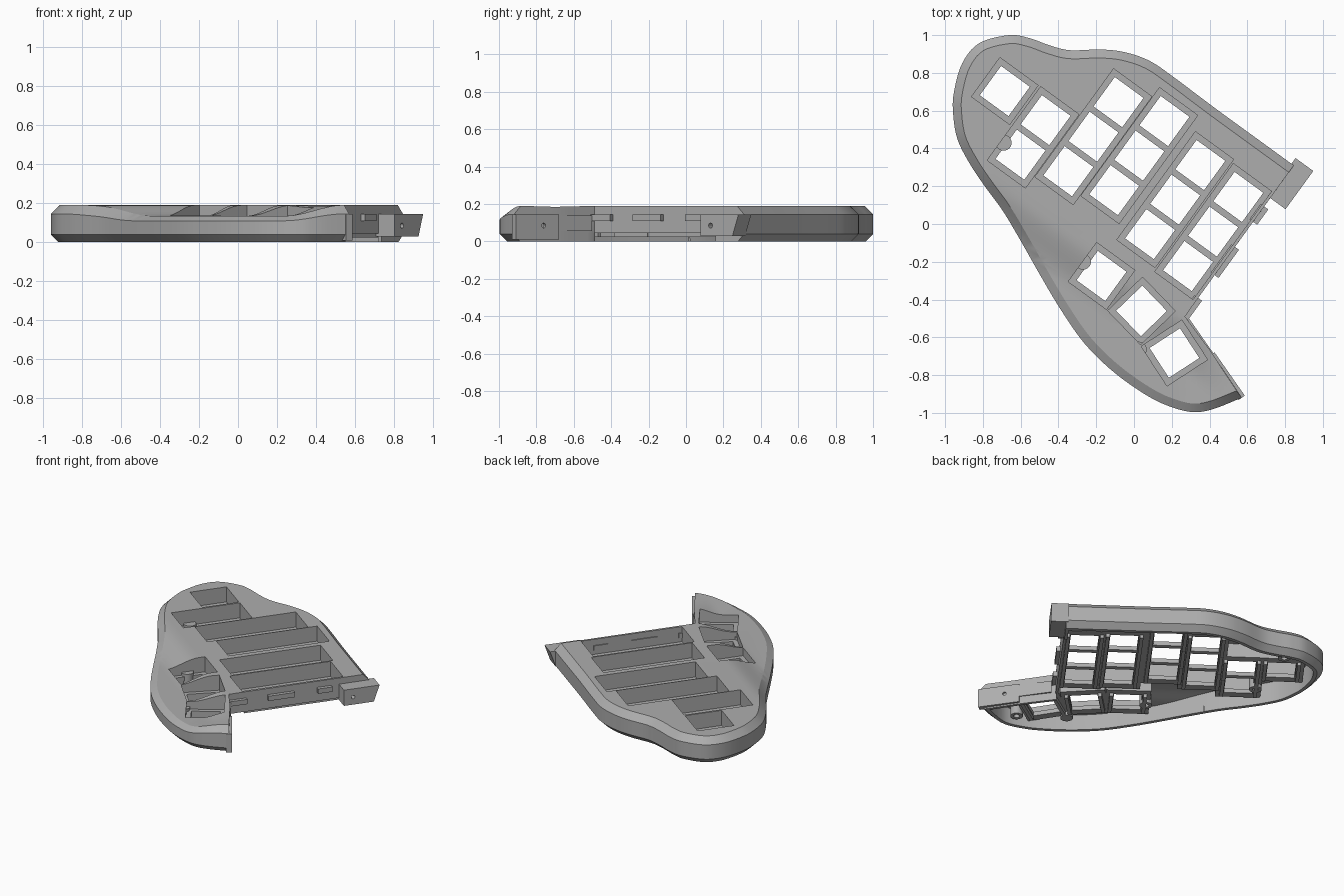
import bpy, bmesh, math
from mathutils import Vector, Matrix

if "Cube" in bpy.data.objects:
    bpy.data.objects.remove(bpy.data.objects["Cube"])

ANG = math.radians(-36)                       # the key grid is turned by this angle
U = Vector((math.cos(ANG), math.sin(ANG)))
V = Vector((-U.y, U.x))

grey = bpy.data.materials.new("plain grey")
grey.diffuse_color = (0.42, 0.42, 0.42, 1)
grey.use_nodes = True
grey.node_tree.nodes["Principled BSDF"].inputs["Base Color"].default_value = grey.diffuse_color


def finish(bm, name):
    bmesh.ops.recalc_face_normals(bm, faces=bm.faces)
    me = bpy.data.meshes.new(name)
    bm.to_mesh(me)
    bm.free()
    ob = bpy.data.objects.new(name, me)
    me.materials.append(grey)
    bpy.context.collection.objects.link(ob)
    return ob


def add_box(bm, c, half, z0, z1, ang=ANG):
    m = Matrix.Translation((c[0], c[1], (z0 + z1) / 2)) @ Matrix.Rotation(ang, 4, 'Z') \
        @ Matrix.Diagonal((half[0] * 2, half[1] * 2, z1 - z0, 1))
    bmesh.ops.create_cube(bm, size=1, matrix=m)


def boxes(name, items):
    bm = bmesh.new()
    for it in items:
        add_box(bm, *it)
    return finish(bm, name)


def cut(ob, cutter):
    cutter.hide_render = True
    mod = ob.modifiers.new("cut", 'BOOLEAN')
    mod.operation, mod.object, mod.solver, mod.use_self = 'DIFFERENCE', cutter, 'EXACT', True
    bpy.context.view_layer.objects.active = ob
    bpy.ops.object.modifier_apply(modifier=mod.name)
    bpy.data.objects.remove(cutter)


# ---- outline: smooth outer rim, then the straight split side
rim = [(.846, .31), (.63, .467), (.42, .62), (.2, .785), (.08, .865), (-.05, .91), (-.18, .924),
       (-.34, .92), (-.45, .947), (-.55, .983), (-.66, 1), (-.82, .957), (-.91, .85), (-.953, .7),
       (-.958, .59), (-.935, .45), (-.87, .32), (-.79, .2), (-.695, .07), (-.605, -.08),
       (-.5, -.265), (-.39, -.45), (-.26, -.635), (-.1, -.79), (.08, -.915), (.21, -.973),
       (.32, -.996), (.425, -.978), (.57, -.92)]
split = [(.40, -.665), (.27, -.49), (.305, -.44)]
rim = [Vector(p) for p in rim]


def spline(p, n=5):
    q = [2 * p[0] - p[1]] + p + [2 * p[-1] - p[-2]]
    out = []
    for a, b, c, d in zip(q, q[1:], q[2:], q[3:]):
        for k in range(n):
            t = k / n
            out.append(.5 * (2 * b + (c - a) * t + (2 * a - 5 * b + 4 * c - d) * t * t
                             + (3 * b - a - 3 * c + d) * t ** 3))
    return out + [p[-1]]


curve = spline(rim)
thumb_dir = (Vector((.27, -.49)) - curve[-1]).normalized()
thumb_out = Vector((thumb_dir.y, -thumb_dir.x))


def ring(d, e):
    """Outline moved in by d along the rim and by e along the split side."""
    pts = []
    for i, p in enumerate(curve):
        t = (curve[min(i + 1, len(curve) - 1)] - curve[max(i - 1, 0)]).normalized()
        n = Vector((-t.y, t.x))
        if i == 0:
            n = -V
        if i == len(curve) - 1:
            n = thumb_dir
        off = n * d
        if i == 0:
            off -= U * e
        if i == len(curve) - 1:
            off -= thumb_out * e
        pts.append(p + off)
    return pts + [Vector(p) - e * (thumb_out if k < 2 else U) for k, p in enumerate(split)]


def smooth(a, b, x):
    t = max(0, min(1, (x - a) / (b - a)))
    return t * t * (3 - 2 * t)


def dip(x, y):                                # palm-side hollow of the top surface
    return smooth(-.24, -.48, x * V.x + y * V.y) * (1 - smooth(.24, .54, x))


def shell(name, levels, e):
    bm = bmesh.new()
    loops = [[bm.verts.new((p.x, p.y, z)) for p in ring(d, e)] for d, z in levels]
    n = len(loops[0])
    for a, b in zip(loops, loops[1:]):
        for i in range(n):
            j = (i + 1) % n
            bm.faces.new((a[i], a[j], b[j], b[i]))
    caps = [bm.faces.new(loops[0]), bm.faces.new(loops[-1])]
    bmesh.ops.triangulate(bm, faces=caps)
    for k in range(10):
        for co, no in ((V * (-.5 + .03 * k), V), (Vector((.23 + .034 * k, 0)), Vector((1, 0)))):
            bmesh.ops.bisect_plane(bm, geom=bm.verts[:] + bm.edges[:] + bm.faces[:], dist=1e-5,
                                   plane_co=co.to_3d(), plane_no=no.to_3d())
    for v in bm.verts:
        if v.co.z > .1:
            v.co.z -= dip(v.co.x, v.co.y) * (.035 + .02 * (v.co.z - .145) / .045)
    return finish(bm, name)


case = shell("case_shell", [(.04, 0), (0, .04), (0, .145), (.045, .19)], 0)
cavity = shell("cavity", [(.065, -.05), (.065, .15)], .02)

# ---- keys: top key of each column, number of rows, then the three turned thumb keys
columns = [(-.684, .704, 1), (-.468, .55, 2), (-.082, .645, 3), (.161, .545, 3),
           (.351, .312, 3), (.552, .143, 3)]
keys = [(Vector((x, y)) - V * .226 * r, ANG) for x, y, n in columns for r in range(n)]
keys += [(Vector((-.172, -.275)), ANG), (Vector((.04, -.46)), math.radians(-46)),
         (Vector((.214, -.683)), math.radians(-57))]

cut(cavity, boxes("well_block", [(c, (.15, .152), .05, .4, a) for c, a in keys]))
cut(case, cavity)
cut(case, boxes("wells", [(c, (.125, .128), .08, .5, a) for c, a in keys]))
cut(case, boxes("key_holes", [(c, (.094, .096), -.2, .3, a) for c, a in keys]))
# opening below the split wall
cut(case, boxes("split_opening", [(U * .47 + V * .16, (.08, .4), -.1, .045)]))

# ---- ribs under the key plate
boxes("plate_ribs", [(c + s * .112 * Vector((math.cos(a), math.sin(a))), (.012, .112), .025, .055, a)
                     for c, a in keys for s in (-1, 1)])

# ---- joining tabs on the split wall
boxes("split_tabs", [(U * .505 + V * v, (.025, h), .11, .145)
                     for v, h in ((.124, .092), (-.185, .068), (.43, .05))])


def drill(ob, c, axis):
    bm = bmesh.new()
    m = Matrix.Translation((c.x, c.y, .085)) @ axis.to_3d().to_track_quat('Z', 'Y').to_matrix().to_4x4()
    bmesh.ops.create_cone(bm, cap_ends=True, segments=20, radius1=.013, radius2=.013, depth=.3, matrix=m)
    cut(ob, finish(bm, "drill"))


end_c = U * .545 + V * .645
end_tab = boxes("end_tab", [(end_c, (.058, .11), .03, .145)])
bm = bmesh.new()
bm.from_mesh(end_tab.data)                    # slanted lower and outer edges of the tab
for v in bm.verts:
    if v.co.xy.dot(V) > .7:
        v.co += (V * (.03 if v.co.z > .1 else -.01)).to_3d()
bm.to_mesh(end_tab.data)
bm.free()
drill(end_tab, U * .56 + V * .6, U)

# ---- flange on the thumb side
t_ang = math.atan2(thumb_out.y, thumb_out.x)
t_end = curve[-1]
flange = boxes("thumb_flange", [(t_end + thumb_dir * .14, (.02, .14), .01, .145, t_ang)])
drill(flange, t_end + thumb_dir * .18, thumb_out)
boxes("thumb_lip", [(t_end + thumb_dir * .39, (.012, .11), .055, .14, t_ang)])

# ---- screw posts and feet
for i, (x, y) in enumerate([(.296, -.858), (-.27, -.2), (-.69, .43), (-.57, .87), (.64, .38), (.025, -.665)]):
    bm = bmesh.new()
    foot = i == 5
    top = .1
    bmesh.ops.create_cone(bm, cap_ends=True, segments=32, radius1=.042, radius2=.042, depth=top - .025,
                          matrix=Matrix.Translation((x, y, (top + .025) / 2)))
    post = finish(bm, "foot" if foot else "screw_post")
    if not foot:
        bm = bmesh.new()
        bmesh.ops.create_cone(bm, cap_ends=True, segments=24, radius1=.02, radius2=.02, depth=.1,
                              matrix=Matrix.Translation((x, y, .03)))
        cut(post, finish(bm, "bore"))

# ---- smooth curves, keep sharp edges
for ob in bpy.context.collection.objects:
    ob.select_set(True)
    bpy.context.view_layer.objects.active = ob
bpy.ops.object.shade_smooth_by_angle(angle=math.radians(25))
